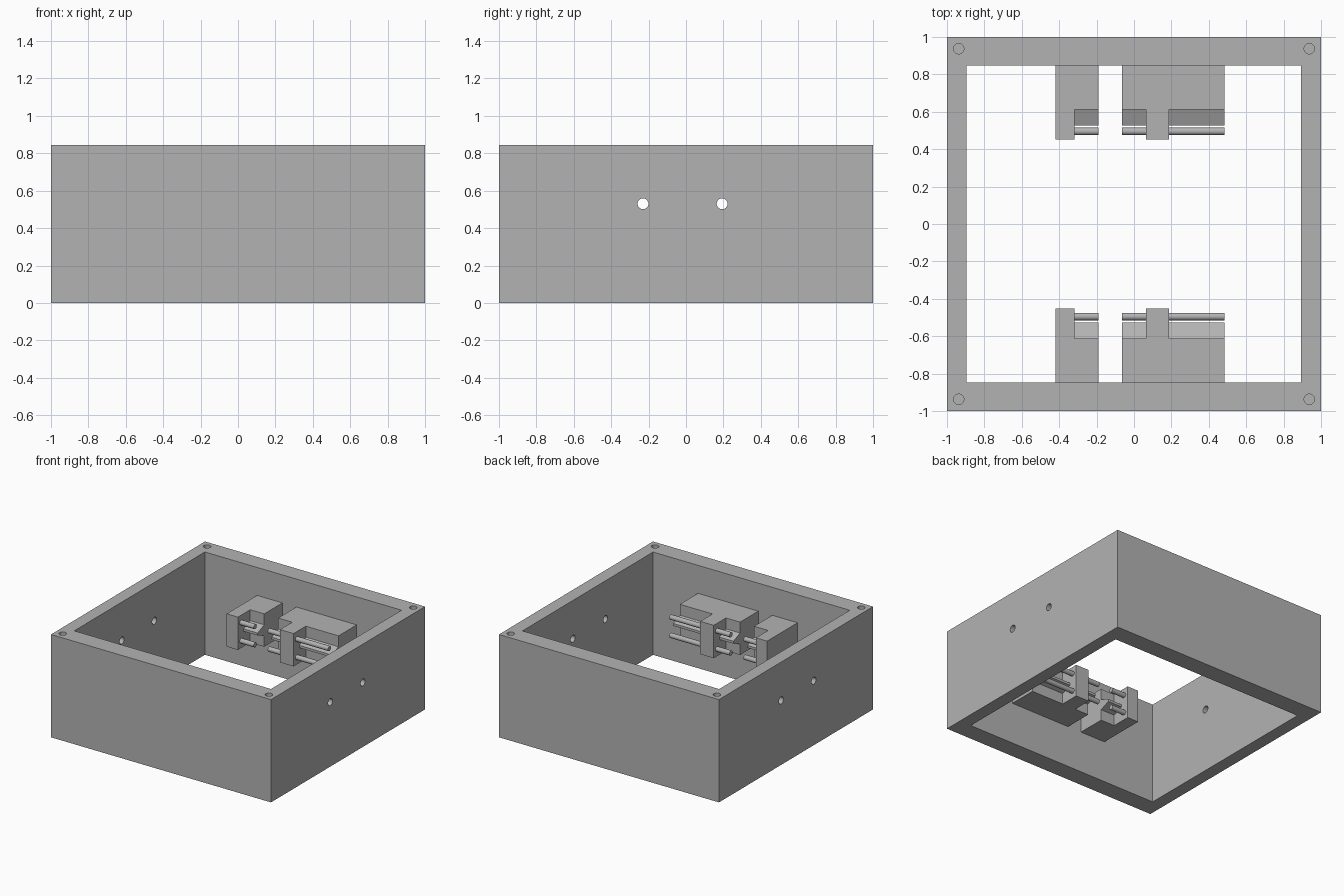
import bpy
from mathutils import Vector, Matrix

if "Cube" in bpy.data.objects:
    bpy.data.objects.remove(bpy.data.objects["Cube"], do_unlink=True)

# Single grey plastic
grey = bpy.data.materials.new("grey plastic")
grey.use_nodes = True
color = (0.45, 0.45, 0.45, 1)
grey.diffuse_color = color
grey.node_tree.nodes["Principled BSDF"].inputs["Base Color"].default_value = color

HEIGHT = 0.845
MID = 0.48          # height of the holder centre line


def box(name, x, y, z):
    lo, hi = Vector((x[0], y[0], z[0])), Vector((x[1], y[1], z[1]))
    bpy.ops.mesh.primitive_cube_add(size=1)
    ob = bpy.context.object
    ob.name = name
    ob.data.transform(Matrix.Translation((lo + hi) / 2) @ Matrix.Diagonal((hi - lo).to_4d()))
    ob.data.materials.append(grey)
    return ob


def cylinder(name, centre, radius, depth, along_x=False):
    bpy.ops.mesh.primitive_cylinder_add(vertices=32, radius=radius, depth=depth)
    ob = bpy.context.object
    ob.name = name
    turn = Matrix.Rotation(1.570796, 4, 'Y') if along_x else Matrix()
    ob.data.transform(Matrix.Translation(centre) @ turn)
    ob.data.materials.append(grey)
    bpy.ops.object.shade_smooth_by_angle()
    return ob


def cut(target, cutter):
    mod = target.modifiers.new("cut", 'BOOLEAN')
    mod.operation = 'DIFFERENCE'
    mod.solver = 'EXACT'
    mod.object = cutter
    cutter.hide_render = True
    cutter.hide_set(True)
    bpy.context.view_layer.objects.active = target
    bpy.ops.object.modifier_apply(modifier=mod.name)
    bpy.data.objects.remove(cutter, do_unlink=True)


def extrude_x(name, profile, x0, x1):
    n = len(profile)
    verts = [(x, y, z) for x in (x0, x1) for y, z in profile]
    faces = [tuple(range(n)), tuple(reversed(range(n, 2 * n)))]
    faces += [(i, i + n, (i + 1) % n + n, (i + 1) % n) for i in range(n)]
    mesh = bpy.data.meshes.new(name)
    mesh.from_pydata(verts, [], faces)
    mesh.materials.append(grey)
    ob = bpy.data.objects.new(name, mesh)
    bpy.context.collection.objects.link(ob)
    # consistent outward normals
    bpy.context.view_layer.objects.active = ob
    bpy.ops.object.mode_set(mode='EDIT')
    bpy.ops.mesh.select_all(action='SELECT')
    bpy.ops.mesh.normals_make_consistent(inside=False)
    bpy.ops.object.mode_set(mode='OBJECT')
    return ob


# Open square frame with side holes and corner screw holes
frame = box("frame", (-1, 1), (-1, 1), (0, HEIGHT))
cut(frame, box("opening", (-0.895, 0.893), (-0.848, 0.848), (-0.1, 1)))
for y in (-0.23, 0.193):
    cut(frame, cylinder("side_hole", (0, y, 0.53), 0.029, 3, True))
for x in (-0.937, 0.937):
    for y in (-0.937, 0.937):
        cut(frame, cylinder("screw_hole", (x, y, HEIGHT), 0.028, 0.3))

# Holders on the front and back walls: body, arm, tapered tongues and rods
holders = [
    ("small", (-0.42, -0.19), (-0.42, -0.318), [(-0.318, -0.19)]),
    ("large", (-0.063, 0.485), (0.065, 0.188), [(-0.063, 0.065), (0.188, 0.485)]),
]
for side, s in (("front", -1), ("back", 1)):
    for size, body, arm, bays in holders:
        label = f"{side}_{size}"
        span = (MID - 0.135, MID + 0.135)
        box(label + "_body", body, sorted((s * 0.612, s * 0.848)), span)
        box(label + "_arm", arm, sorted((s * 0.453, s * 0.612)), span)
        for x0, x1 in bays:
            tongue = [(s * 0.612, MID + 0.045), (s * 0.527, MID + 0.01),
                      (s * 0.527, MID - 0.01), (s * 0.612, MID - 0.045)]
            extrude_x(label + "_tongue", tongue, x0, x1)
            for dz in (-0.075, 0.075):
                cylinder(label + "_rod", ((x0 + x1) / 2, s * 0.495, MID + dz),
                         0.02, x1 - x0, True)
